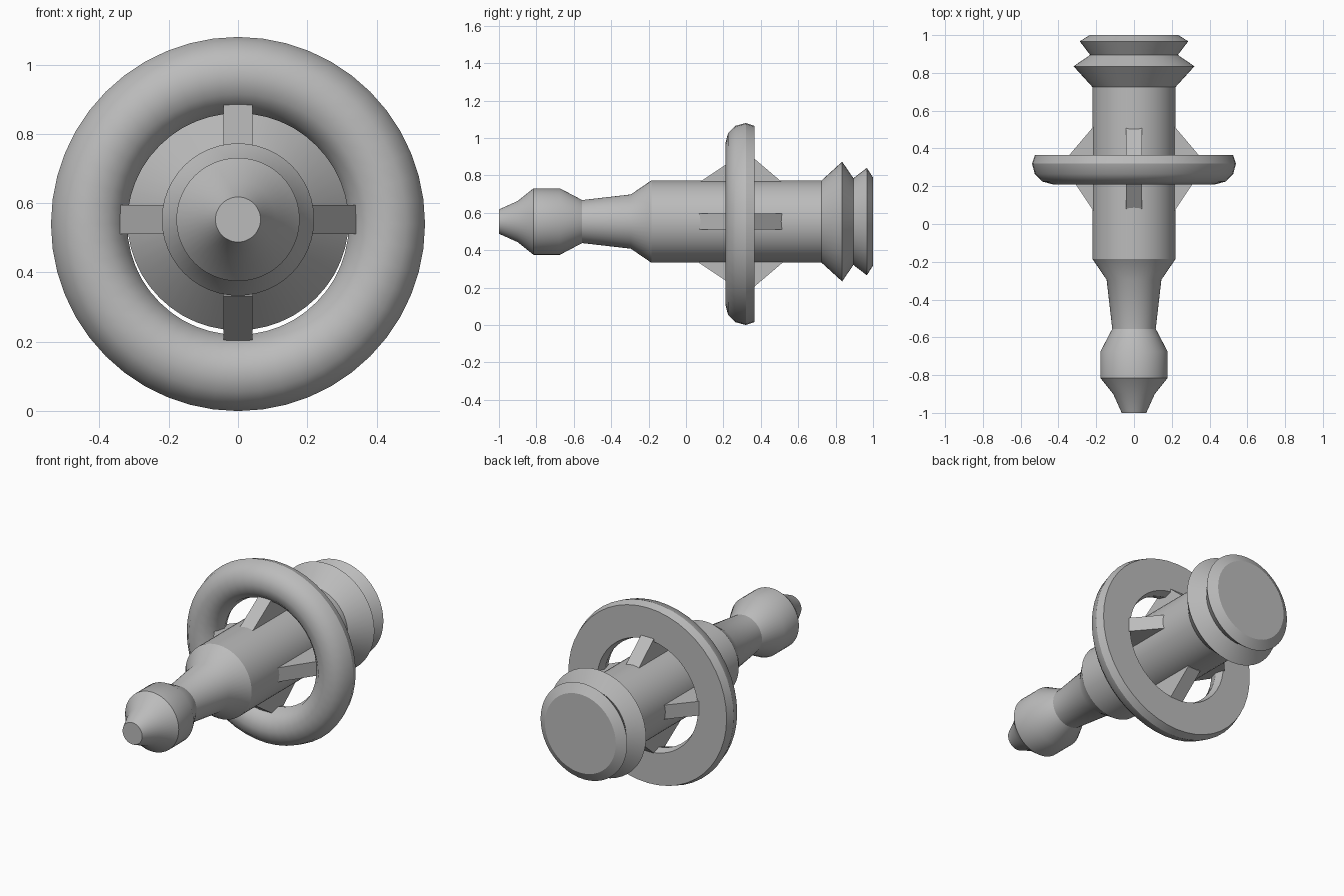
import bpy, bmesh, math
from mathutils import Matrix, Vector

if "Cube" in bpy.data.objects:
    bpy.data.objects.remove(bpy.data.objects["Cube"])

grey = bpy.data.materials.new("light grey")
grey.diffuse_color = (0.5, 0.5, 0.5, 1)
grey.use_nodes = True
grey.node_tree.nodes["Principled BSDF"].inputs["Base Color"].default_value = grey.diffuse_color

AXIS_Z = 0.553   # height of the body axis
RING_Z = 0.54    # height of the ring centre


def finish(name, bm, angle=None):
    bmesh.ops.recalc_face_normals(bm, faces=bm.faces)
    mesh = bpy.data.meshes.new(name)
    bm.to_mesh(mesh)
    bm.free()
    mesh.materials.append(grey)
    ob = bpy.data.objects.new(name, mesh)
    bpy.context.collection.objects.link(ob)
    if angle:
        bpy.ops.object.select_all(action='DESELECT')
        ob.select_set(True)
        bpy.context.view_layer.objects.active = ob
        bpy.ops.object.shade_smooth_by_angle(angle=math.radians(angle))
    return ob


def lathe(name, profile, z, sides, angle, closed=False):
    """Turn (y, radius) points round a horizontal axis at height z."""
    bm = bmesh.new()
    rings = []
    for i in range(sides):
        a = math.tau * i / sides
        rings.append([bm.verts.new((r * math.cos(a), y, z + r * math.sin(a)))
                      for y, r in profile])
    n = len(profile)
    for i in range(sides):
        p, q = rings[i], rings[(i + 1) % sides]
        for j in range(n if closed else n - 1):
            k = (j + 1) % n
            bm.faces.new((p[j], p[k], q[k], q[j]))
    if not closed:  # flat end caps
        bm.faces.new([r[0] for r in rings])
        bm.faces.new([r[-1] for r in rings])
    return finish(name, bm, angle)


# Turned body: bulb tip, neck, barrel and two flared end ribs
body = [(-1.0, 0.065), (-0.9, 0.11), (-0.815, 0.178), (-0.675, 0.178),
        (-0.555, 0.115), (-0.295, 0.145), (-0.185, 0.22), (0.725, 0.22),
        (0.835, 0.32), (0.895, 0.232), (0.967, 0.287), (1.0, 0.235)]
lathe("body", body, AXIS_Z, 48, 32)

# Ring: rounded front, flat back
section = [(0.32 - 0.11 * math.sin(math.radians(a)),
            0.43 + 0.11 * math.cos(math.radians(a))) for a in range(0, 181, 30)]
section += [(0.365, 0.335), (0.365, 0.525)]
lathe("ring", section, RING_Z, 48, 32, closed=True)

# Four triangular fins joining the body to the ring
fin = [(0.07, 0.15), (0.07, 0.215), (0.30, 0.368), (0.335, 0.368),
       (0.515, 0.215), (0.515, 0.15)]
for i, name in enumerate(("fin_right", "fin_top", "fin_left", "fin_bottom")):
    bm = bmesh.new()
    face = bm.faces.new([bm.verts.new((r, y, -0.0425)) for y, r in fin])
    out = bmesh.ops.extrude_face_region(bm, geom=[face])
    moved = [v for v in out["geom"] if isinstance(v, bmesh.types.BMVert)]
    bmesh.ops.translate(bm, verts=moved, vec=Vector((0, 0, 0.085)))
    turn = Matrix.Rotation(-i * math.pi / 2, 4, 'Y')
    z = AXIS_Z if i % 2 == 0 else 0.547
    bmesh.ops.transform(bm, matrix=Matrix.Translation((0, 0, z)) @ turn, verts=bm.verts)
    finish(name, bm)
